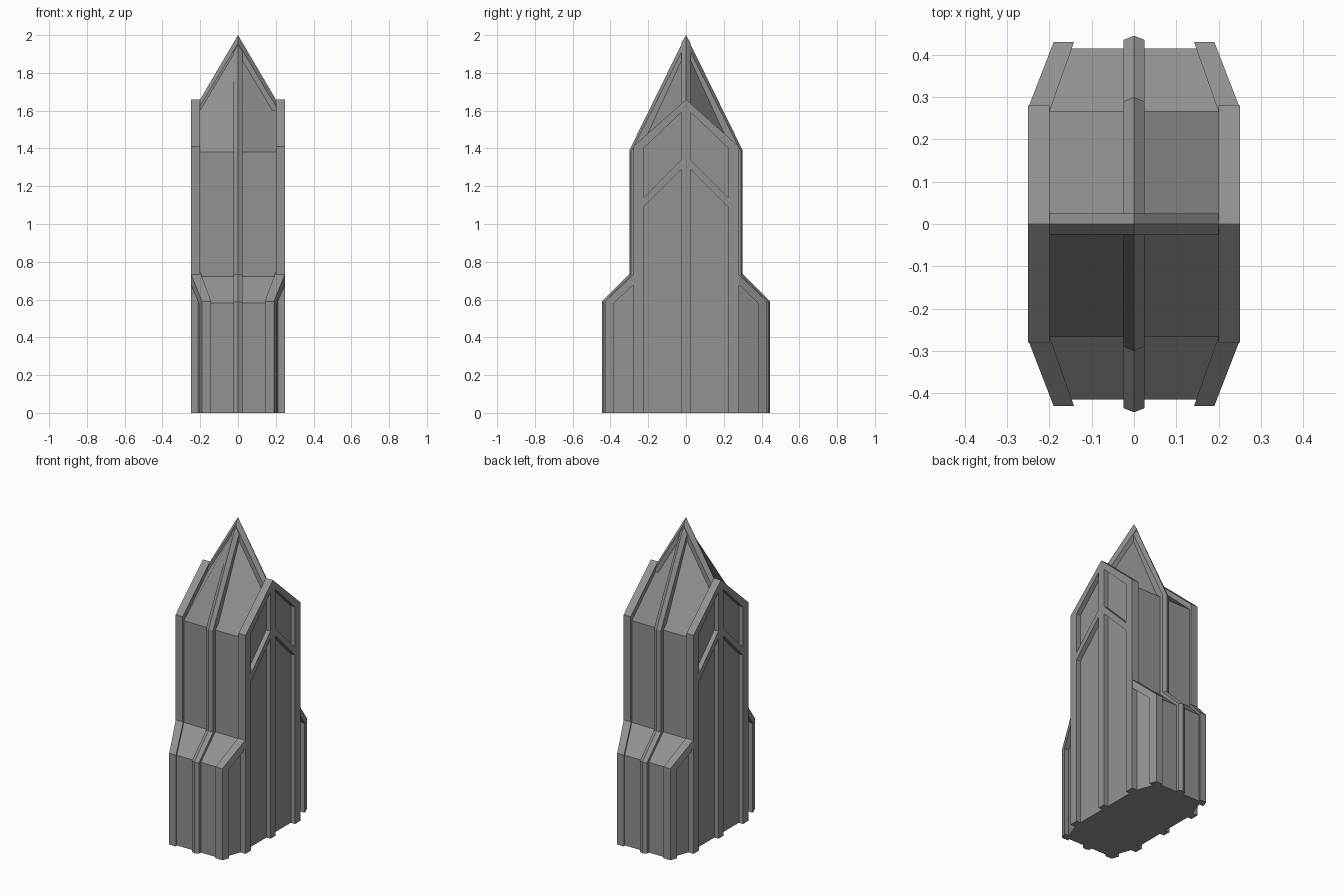
import bpy, bmesh

if "Cube" in bpy.data.objects:
    bpy.data.objects.remove(bpy.data.objects["Cube"])

grey = bpy.data.materials.new("dark_grey")
grey.diffuse_color = (.29, .29, .29, 1)
grey.use_nodes = True
grey.node_tree.nodes["Principled BSDF"].inputs["Base Color"].default_value = grey.diffuse_color


def make(name, verts, faces):
    bm = bmesh.new()
    vs = [bm.verts.new(v) for v in verts]
    for f in faces:
        bm.faces.new([vs[i] for i in f])
    bmesh.ops.recalc_face_normals(bm, faces=bm.faces)
    me = bpy.data.meshes.new(name)
    bm.to_mesh(me)
    bm.free()
    me.materials.append(grey)
    ob = bpy.data.objects.new(name, me)
    bpy.context.collection.objects.link(ob)
    return ob


def loft(name, rings):
    """Skin equal-length rings of points and cap both ends."""
    n = len(rings[0])
    verts = [p for r in rings for p in r]
    faces = [list(range(n)), list(range((len(rings) - 1) * n, len(rings) * n))]
    for k in range(len(rings) - 1):
        for i in range(n):
            j = (i + 1) % n
            faces.append([k * n + i, k * n + j, (k + 1) * n + j, (k + 1) * n + i])
    return make(name, verts, faces)


def slab(name, prof, x0, x1, sx=1, sy=1):
    """Extrude a (y, z) profile along x."""
    loft(name, [[(sx * x, sy * y, z) for y, z in prof] for x in (x0, x1)])


def prism(name, foot, low, high, sx=1, sy=1):
    """Upright prism on an (x, y) footprint; heights are functions of y."""
    loft(name, [[(sx * x, sy * y, h(y)) for x, y in foot] for h in (low, high)])


def both(half):
    """Mirror a half outline about the first axis."""
    return half + [(-a, b) for a, b in reversed(half) if a]


ground = lambda y: 0.0
core_top = lambda y: 0.72 - 0.95 * (y - 0.27)
rim_top = lambda y: 0.737 - 0.95 * (y - 0.275)
rim_low = lambda y: rim_top(y) - 0.055

# Main body
slab("tower_core", [(-.267, 0), (.267, 0), (.267, 1.38), (-.267, 1.38)], -.2, .2)

# Four-sided roof with ridges over the middle of each side
W, D, E = .2, .267, 1.38
verts = [(0, 0, 1.96), (0, -D, E), (W, -D, E), (W, 0, 1.625), (W, D, E),
         (0, D, E), (-W, D, E), (-W, 0, 1.625), (-W, -D, E)]
make("roof", verts, [
    (1, 2, 3, 0), (3, 4, 5, 0), (5, 6, 7, 0), (0, 7, 8, 1),
    (2, 4, 3), (6, 8, 7), (1, 8, 6, 5, 4, 2)])

# Spine running up the front, over the top and down the back
outer = both([(.445, 0), (.445, .59), (.3, .735), (.3, 1.39), (0, 2.0)])
inner = both([(.435, 0), (.435, .585), (.29, .728), (.29, 1.385), (0, 1.957)])
loft("front_back_spine", [[(x, y, z) for y, z in p]
                          for x, p in ((-.025, inner), (0, outer), (.025, inner))])

# Spine running up one side, over the top and down the other
mid = both([(.25, 0), (.25, 1.66), (.2, 1.66), (0, 2.0)])
edge = both([(.25, 0), (.25, 1.637), (.2, 1.625), (0, 1.957)])
loft("side_spine", [[(x, y, z) for x, z in p]
                    for y, p in ((-.025, edge), (0, mid), (.025, edge))])

# Recessed gabled side panels
for sx in (-1, 1):
    slab("side_panel", both([(.27, 0), (.27, 1.40), (0, 1.64)]), .2, .22, sx)

# Raised framing on the sides
frame = {
    "side_post": [(.225, 0), (.28, 0), (.28, 1.41), (.225, 1.459)],
    "gable_rafter": [(0, 1.615), (.225, 1.40), (.225, 1.459), (0, 1.66)],
    "side_chevron": [(.02, 1.295), (.23, 1.085), (.23, 1.135), (.02, 1.345)],
}
for sx in (-1, 1):
    for sy in (-1, 1):
        for name, prof in frame.items():
            slab(name, prof, .2, .25, sx, sy)

# Lower wings at front and back, with corner posts and sloping rims
for sy in (-1, 1):
    prism("wing_core", [(.22, .26), (.165, .415), (-.165, .415), (-.22, .26)],
          ground, core_top, 1, sy)
    for sx in (-1, 1):
        prism("wing_post", [(.207, .385), (.19, .43), (.142, .43), (.157, .385)],
              ground, rim_top, sx, sy)
        prism("wing_rim", [(.25, .275), (.19, .43), (.142, .43), (.2, .265)],
              rim_low, rim_top, sx, sy)
